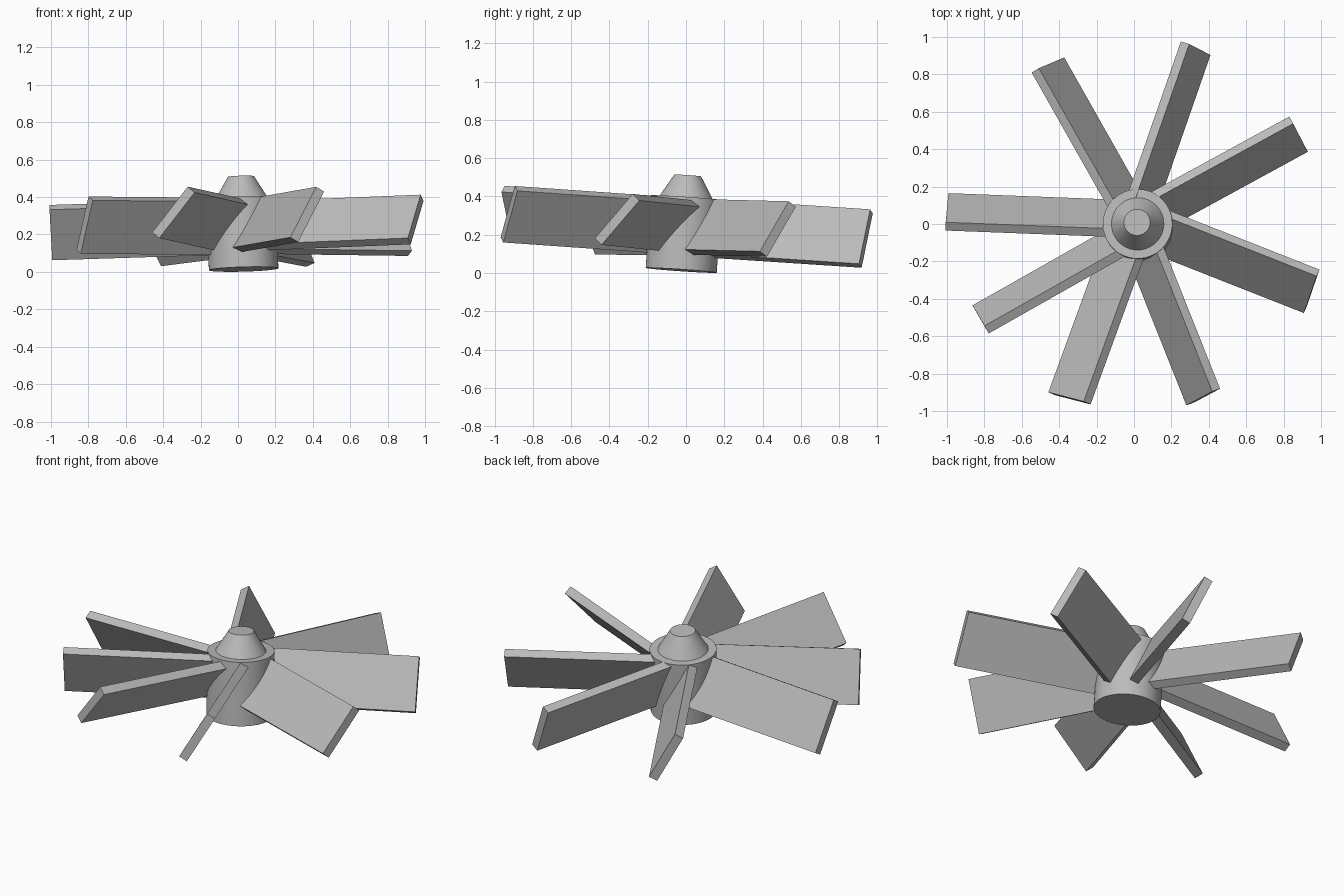
import bpy, bmesh, math
from mathutils import Vector, Matrix

if "Cube" in bpy.data.objects:
    bpy.data.objects.remove(bpy.data.objects["Cube"])

grey = bpy.data.materials.new("plain_grey")
grey.use_nodes = True
grey.diffuse_color = (0.5, 0.5, 0.5, 1)
grey.node_tree.nodes["Principled BSDF"].inputs["Base Color"].default_value = (0.5, 0.5, 0.5, 1)


def add_object(name, bm, matrix):
    bmesh.ops.recalc_face_normals(bm, faces=bm.faces)
    mesh = bpy.data.meshes.new(name)
    bm.to_mesh(mesh)
    bm.free()
    mesh.materials.append(grey)
    ob = bpy.data.objects.new(name, mesh)
    bpy.context.collection.objects.link(ob)
    ob.matrix_world = matrix
    return ob


# Hub: cylinder, flat shoulder and tapered nose, turned around a leaning axis
SIDES = 64
axis = Vector((-0.028, 0.068, 1)).normalized()
bm = bmesh.new()
rings = []
for radius, height in ((0.186, 0), (0.186, 0.38), (0.14, 0.38), (0.07, 0.497)):
    rings.append([bm.verts.new((radius * math.cos(a), radius * math.sin(a), height))
                  for a in (math.tau * i / SIDES for i in range(SIDES))])
for low, high in zip(rings, rings[1:]):
    for i in range(SIDES):
        j = (i + 1) % SIDES
        bm.faces.new((low[i], low[j], high[j], high[i]))
bm.faces.new(rings[0])
bm.faces.new(rings[-1])
lean = Vector((0, 0, 1)).rotation_difference(axis).to_matrix().to_4x4()
hub = add_object("hub", bm, Matrix.Translation((0.03, -0.025, 0.014)) @ lean)
bpy.context.view_layer.objects.active = hub
hub.select_set(True)
bpy.ops.object.shade_smooth_by_angle(angle=math.radians(30))

# Blades: pitched flat boards, each with tip centre, heading and pitch
LENGTH, CHORD, THICK, ROOT_Z = 0.93, 0.312, 0.051, 0.242
blades = (
    ((0.95, -0.36, 0.28), -21.5, 48),
    ((0.88, 0.48, 0.23), 28.6, 57),
    ((0.33, 0.94, 0.18), 70.8, 66),
    ((-0.46, 0.85, 0.18), 119.5, 62),
    ((-1.0, 0.065, 0.21), 177.8, 60),
    ((-0.82, -0.51, 0.25), 209.5, 66),
    ((-0.345, -0.932, 0.318), 250, 51.5),
    ((0.37, -0.925, 0.307), 291.7, 60),
)
for n, (tip, heading, pitch) in enumerate(blades, 1):
    h, p = math.radians(heading), math.radians(pitch)
    out = Vector((math.cos(h), math.sin(h), tip[2] - ROOT_Z)).normalized()
    left = Vector((0, 0, 1)).cross(out).normalized()
    chord = left * math.cos(p) + out.cross(left) * math.sin(p)
    turn = Matrix((out, chord, out.cross(chord))).transposed().to_4x4()
    bm = bmesh.new()
    bmesh.ops.create_cube(bm, size=1)
    bmesh.ops.scale(bm, vec=(LENGTH, CHORD, THICK), verts=bm.verts)
    centre = Vector(tip) - out * LENGTH / 2
    add_object(f"blade_{n}", bm, Matrix.Translation(centre) @ turn)
